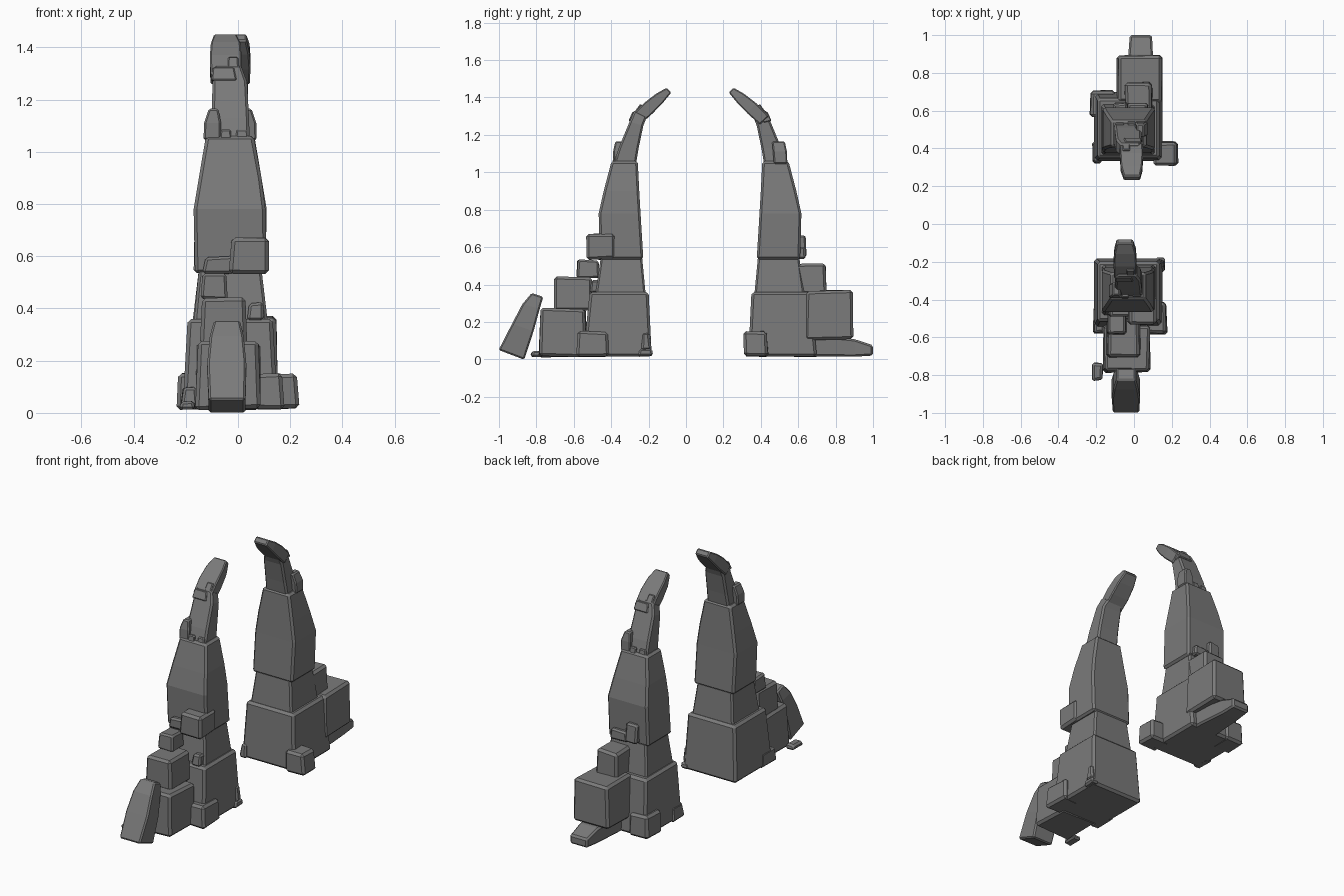
import bpy, bmesh, random
from mathutils import Matrix, Vector

random.seed(4)
# The second spire is the first one turned half way round z
TURN = Matrix.Translation((-0.06, 0.15, 0)) @ Matrix.Rotation(3.14159265, 4, 'Z')

# Dark stone
STONE = bpy.data.materials.new("dark_stone")
STONE.diffuse_color = (0.195, 0.195, 0.195, 1)


def loft(name, rings, bevel=0.01, turned=False, jitter=0.0):
    """Chiselled stone: rings are (x0, x1, (ya, za), (yb, zb)), bottom to top."""
    bm = bmesh.new()
    loops = []
    for x0, x1, a, b in rings:
        pts = [(x0, *a), (x1, *a), (x1, *b), (x0, *b)]
        loops.append([bm.verts.new(Vector(p) + Vector(
            [random.uniform(-jitter, jitter) for _ in range(3)])) for p in pts])
    for lo, hi in zip(loops, loops[1:]):
        for i in range(4):
            j = (i + 1) % 4
            bm.faces.new((lo[i], lo[j], hi[j], hi[i]))
    bm.faces.new(loops[0][::-1])
    bm.faces.new(loops[-1])
    if turned:
        bm.transform(TURN)
    bmesh.ops.recalc_face_normals(bm, faces=bm.faces)
    me = bpy.data.meshes.new(name)
    bm.to_mesh(me)
    bm.free()
    me.materials.append(STONE)
    ob = bpy.data.objects.new(name, me)
    bpy.context.collection.objects.link(ob)
    mod = ob.modifiers.new("chamfer", 'BEVEL')
    mod.width, mod.segments = bevel, 1
    mod.limit_method, mod.angle_limit = 'ANGLE', 0.6
    return ob


def block(name, x0, x1, y0, y1, z0, z1, bevel=0.01, taper=0.006):
    """Slightly irregular boulder block."""
    t = taper
    loft(name, [(x0, x1, (y0, z0), (y1, z0)),
                (x0 + t, x1 - t, (y0 + t, z1), (y1 - t, z1))], bevel, jitter=0.005)


def level(z, x0, x1, y0, y1):
    return (x0, x1, (y0, z), (y1, z))


# Two curved spires leaning toward each other
for side, turned in (("front", False), ("back", True)):
    def part(n, rings, bevel=0.01):
        loft(f"{side}_{n}", rings, bevel, turned)
    part("spire_base", [level(0.015, -0.212, 0.152, -0.55, -0.183),
                        level(0.36, -0.193, 0.133, -0.515, -0.20)], 0.014)
    part("spire_lower", [level(0.34, -0.17, 0.115, -0.485, -0.215),
                         level(0.55, -0.15, 0.09, -0.455, -0.235)])
    part("spire_middle", [level(0.535, -0.165, 0.110, -0.46, -0.228),
                          level(0.78, -0.17, 0.105, -0.467, -0.243),
                          level(0.90, -0.15, 0.09, -0.44, -0.25),
                          level(1.06, -0.123, 0.06, -0.398, -0.258)], 0.012)
    part("spire_upper", [level(1.04, -0.105, 0.045, -0.388, -0.268),
                         level(1.13, -0.10, 0.042, -0.36, -0.253),
                         (-0.098, 0.035, (-0.302, 1.27), (-0.228, 1.25)),
                         (-0.09, 0.012, (-0.275, 1.335), (-0.208, 1.30))])
    part("spire_tip", [(-0.105, 0.014, (-0.292, 1.30), (-0.245, 1.255)),
                       (-0.108, 0.014, (-0.225, 1.37), (-0.178, 1.315)),
                       (-0.104, 0.010, (-0.16, 1.42), (-0.123, 1.372)),
                       (-0.092, -0.006, (-0.104, 1.452), (-0.079, 1.426))], 0.006)
    part("spire_collar", [(-0.102, -0.005, (-0.308, 1.275), (-0.265, 1.265)),
                          (-0.097, -0.015, (-0.285, 1.325), (-0.24, 1.30))], 0.005)
    part("spire_wedge", [(-0.04, 0.003, (-0.285, 1.31), (-0.25, 1.295)),
                         (-0.038, 0.001, (-0.245, 1.365), (-0.215, 1.345))], 0.005)
    part("spire_shoulder", [level(1.045, -0.132, -0.065, -0.392, -0.32),
                            level(1.11, -0.13, -0.065, -0.39, -0.315),
                            level(1.165, -0.112, -0.075, -0.378, -0.31)], 0.007)
    part("spire_chip", [level(1.045, -0.07, -0.025, -0.395, -0.35),
                        level(1.085, -0.066, -0.028, -0.388, -0.35)], 0.005)
    part("spire_corner_chip", [level(1.045, -0.01, 0.04, -0.39, -0.35),
                               level(1.085, -0.005, 0.035, -0.383, -0.35)], 0.005)

# Boulders stepped up against the front spire
block("front_large_boulder", -0.162, 0.087, -0.788, -0.53, 0.015, 0.272, 0.014)
block("front_middle_boulder", -0.142, 0.034, -0.707, -0.50, 0.26, 0.442, 0.014)
block("front_upper_boulder", -0.142, -0.04, -0.585, -0.46, 0.435, 0.53)
block("front_ledge_stone", -0.135, -0.015, -0.49, -0.42, 0.535, 0.60)
block("front_high_boulder", -0.035, 0.122, -0.535, -0.375, 0.535, 0.672, 0.014)
block("front_small_ledge", 0.035, 0.10, -0.51, -0.44, 0.355, 0.42)
block("front_side_boulder", 0.06, 0.175, -0.585, -0.415, 0.015, 0.15, 0.014)
block("front_corner_stone", 0.11, 0.165, -0.255, -0.178, 0.015, 0.055)
block("front_corner_stone_top", 0.11, 0.16, -0.24, -0.19, 0.05, 0.14)
block("front_left_stone", -0.215, -0.15, -0.578, -0.44, 0.015, 0.10)
block("front_pebble", -0.222, -0.165, -0.83, -0.735, 0.01, 0.046, 0.01)

# Slab propped against the front boulders
loft("leaning_slab", [(-0.112, 0.028, (-1.002, 0.05), (-0.865, -0.002)),
                      (-0.118, 0.032, (-0.93, 0.19), (-0.815, 0.15)),
                      (-0.108, 0.022, (-0.875, 0.295), (-0.782, 0.27)),
                      (-0.092, 0.008, (-0.825, 0.355), (-0.763, 0.334))], 0.008)

# Boulders against the back spire
block("back_large_boulder", -0.092, 0.152, 0.64, 0.895, 0.105, 0.367, 0.014)
block("back_upper_boulder", -0.05, 0.10, 0.55, 0.752, 0.35, 0.512, 0.014)
block("back_ledge_stone", -0.04, 0.075, 0.55, 0.638, 0.54, 0.60)
block("back_high_stone", -0.11, -0.03, 0.55, 0.642, 0.55, 0.66)
block("back_corner_boulder", 0.10, 0.232, 0.306, 0.44, 0.015, 0.15, 0.014)
block("back_left_boulder", -0.234, -0.10, 0.562, 0.707, 0.015, 0.15, 0.014)
block("back_left_stone", -0.22, -0.17, 0.32, 0.435, 0.015, 0.10)

# Fallen slab under the back boulder
loft("fallen_slab", [(-0.05, 0.12, (0.63, 0.13), (0.63, 0.015)),
                     (-0.04, 0.11, (0.78, 0.12), (0.78, 0.015)),
                     (-0.03, 0.10, (0.90, 0.108), (0.90, 0.014)),
                     (-0.022, 0.095, (1.0, 0.075), (1.0, 0.02))], 0.01)
